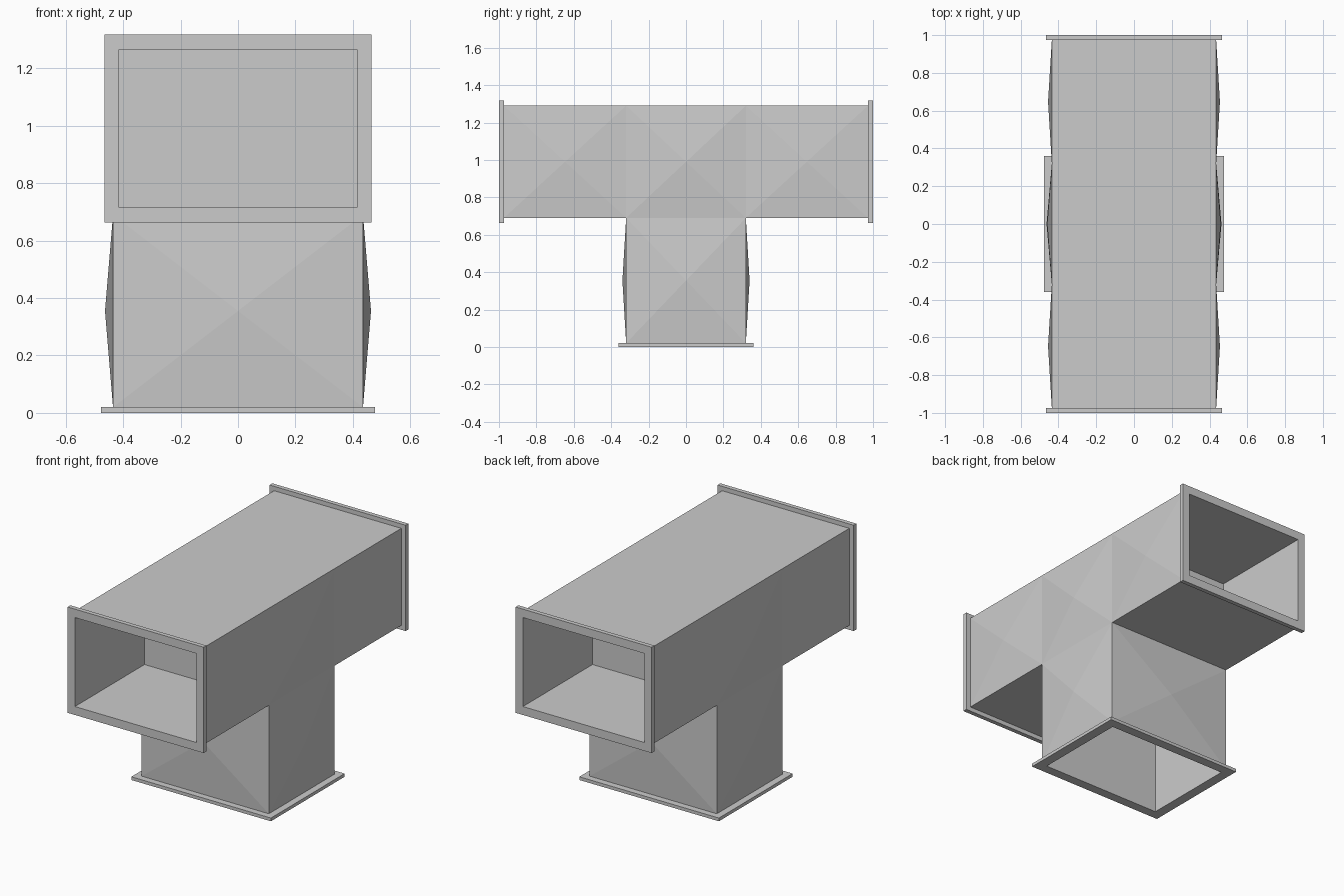
import bpy, bmesh
from math import radians
from mathutils import Matrix, Vector

if "Cube" in bpy.data.objects:
    bpy.data.objects.remove(bpy.data.objects["Cube"])


def tube(name, rings, bulge, matrix, cap=True, skip=()):
    """Bridge rectangles (half width, half height, depth); bulge = {side: height} on the last span."""
    bm = bmesh.new()
    loops = []
    for w, h, t in rings:
        loops.append([bm.verts.new((sx * w, sy * h, t))
                      for sx, sy in ((-1, -1), (1, -1), (1, 1), (-1, 1))])
    if cap:
        bm.faces.new(loops[0][::-1])
    panels = {}
    for a, b in zip(loops, loops[1:]):
        for i in range(4):
            if i not in skip:
                j = (i + 1) % 4
                panels[i] = bm.faces.new((a[i], a[j], b[j], b[i]))
    # cross-broken sheet panels: low four-sided pyramids
    outward = (Vector((0, -1, 0)), Vector((1, 0, 0)), Vector((0, 1, 0)), Vector((-1, 0, 0)))
    for i, height in bulge.items():
        made = bmesh.ops.poke(bm, faces=[panels[i]])
        for v in made["verts"]:
            v.co += outward[i] * height
    bm.transform(matrix)
    mesh = bpy.data.meshes.new(name)
    bm.to_mesh(mesh)
    bm.free()
    obj = bpy.data.objects.new(name, mesh)
    bpy.context.collection.objects.link(obj)
    return obj


def arm(name, inner, flange, body, thick, length, bulge, matrix):
    """Hollow duct arm with an end flange; the open end is at depth 0."""
    return tube(name, [(*inner, length), (*inner, 0), (*flange, 0),
                       (*flange, thick), (*body, thick), (*body, length)], bulge, matrix)


AXIS_Z = 0.99      # centre height of the main duct
HALF_CORE = 0.32   # half depth of the branch
lay_down = Matrix.Rotation(radians(-90), 4, 'X')

# horizontal arms, front and back
for name, turn in (("front_duct_arm", 0), ("back_duct_arm", 180)):
    place = (Matrix.Rotation(radians(turn), 4, 'Z')
             @ Matrix.Translation((0, -1, AXIS_Z)) @ lay_down)
    arm(name, (0.415, 0.275), (0.465, 0.327), (0.435, 0.30), 0.027,
        1 - HALF_CORE, {1: 0.02, 3: 0.02}, place)

# middle section joining the arms
tube("duct_junction", [(0.435, 0.30, -HALF_CORE), (0.435, 0.30, HALF_CORE)],
     {1: 0.025, 3: 0.025}, Matrix.Translation((0, 0, AXIS_Z)) @ lay_down,
     cap=False, skip=(2,))

# vertical branch with bottom flange
arm("branch_duct", (0.415, 0.30), (0.477, 0.36), (0.435, HALF_CORE), 0.02,
    AXIS_Z - 0.30, {0: 0.02, 1: 0.028, 2: 0.02, 3: 0.028}, Matrix.Identity(4))
